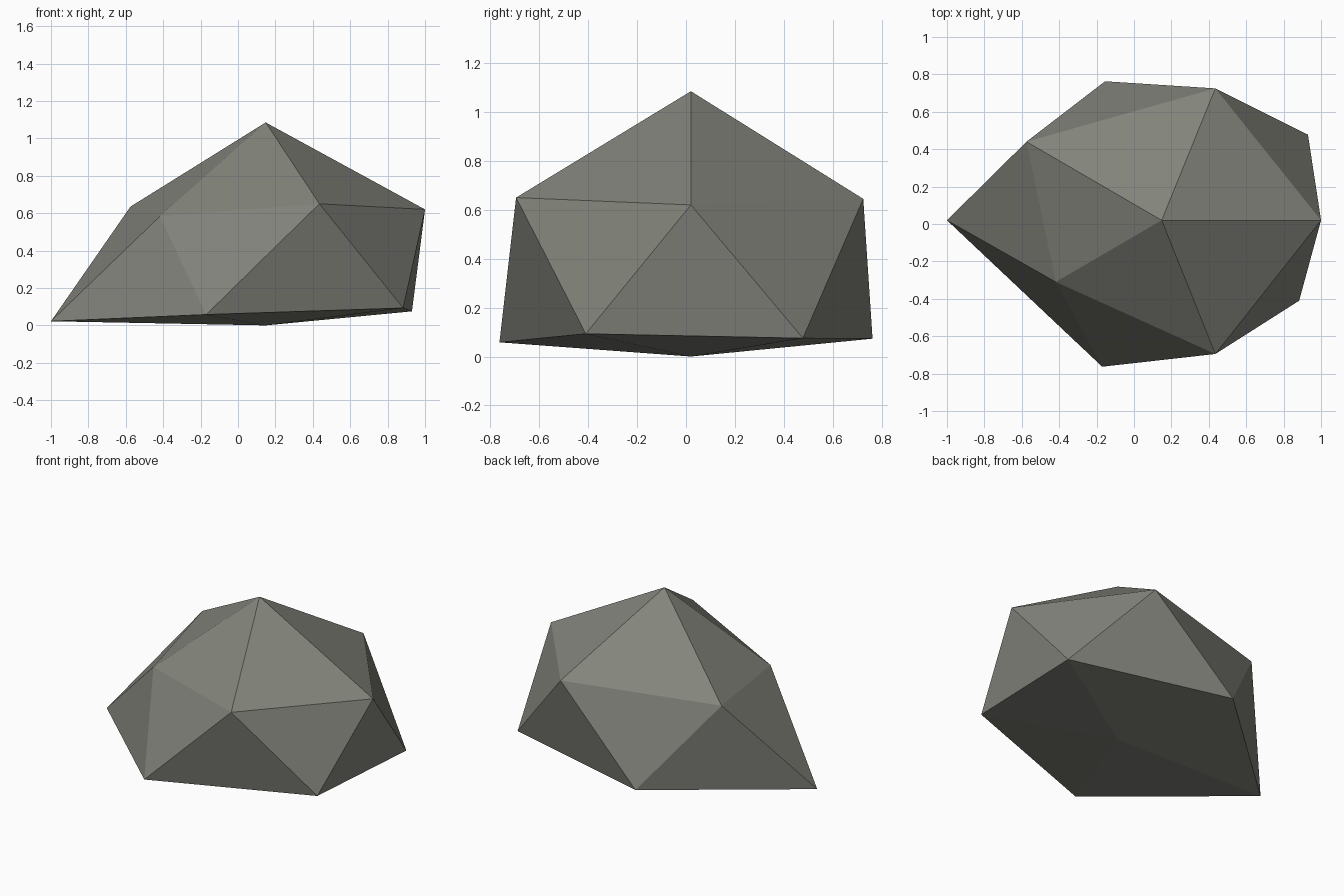
import bpy
import bmesh

cube = bpy.data.objects.get("Cube")
if cube:
    bpy.data.objects.remove(cube, do_unlink=True)

# Stone colour
stone = bpy.data.materials.new("stone grey")
stone.use_nodes = True
colour = (0.225, 0.23, 0.198, 1.0)
stone.diffuse_color = colour
bsdf = stone.node_tree.nodes["Principled BSDF"]
bsdf.inputs["Base Color"].default_value = colour
bsdf.inputs["Roughness"].default_value = 0.9

# Faceted boulder: two staggered five-point rings between a peak and a base point
upper_ring = [(1.0, 0.02, 0.62), (0.435, 0.725, 0.645), (-0.575, 0.44, 0.635),
              (-0.418, -0.31, 0.583), (0.435, -0.695, 0.65)]
lower_ring = [(0.93, 0.478, 0.075), (-0.155, 0.763, 0.073), (-1.0, 0.02, 0.022),
              (-0.17, -0.763, 0.058), (0.883, -0.41, 0.093)]

bm = bmesh.new()
peak = bm.verts.new((0.148, 0.02, 1.085))
base = bm.verts.new((0.148, 0.02, 0.0))
upper = [bm.verts.new(p) for p in upper_ring]
lower = [bm.verts.new(p) for p in lower_ring]

count = len(upper)
for i in range(count):
    j = (i + 1) % count
    bm.faces.new((peak, upper[i], upper[j]))        # crown
    bm.faces.new((upper[i], lower[i], upper[j]))    # sides pointing down
    bm.faces.new((lower[i], lower[j], upper[j]))    # sides pointing up
    bm.faces.new((base, lower[j], lower[i]))        # underside
bmesh.ops.recalc_face_normals(bm, faces=bm.faces)

mesh = bpy.data.meshes.new("boulder")
bm.to_mesh(mesh)
bm.free()
mesh.materials.append(stone)
boulder = bpy.data.objects.new("boulder", mesh)
bpy.context.collection.objects.link(boulder)
